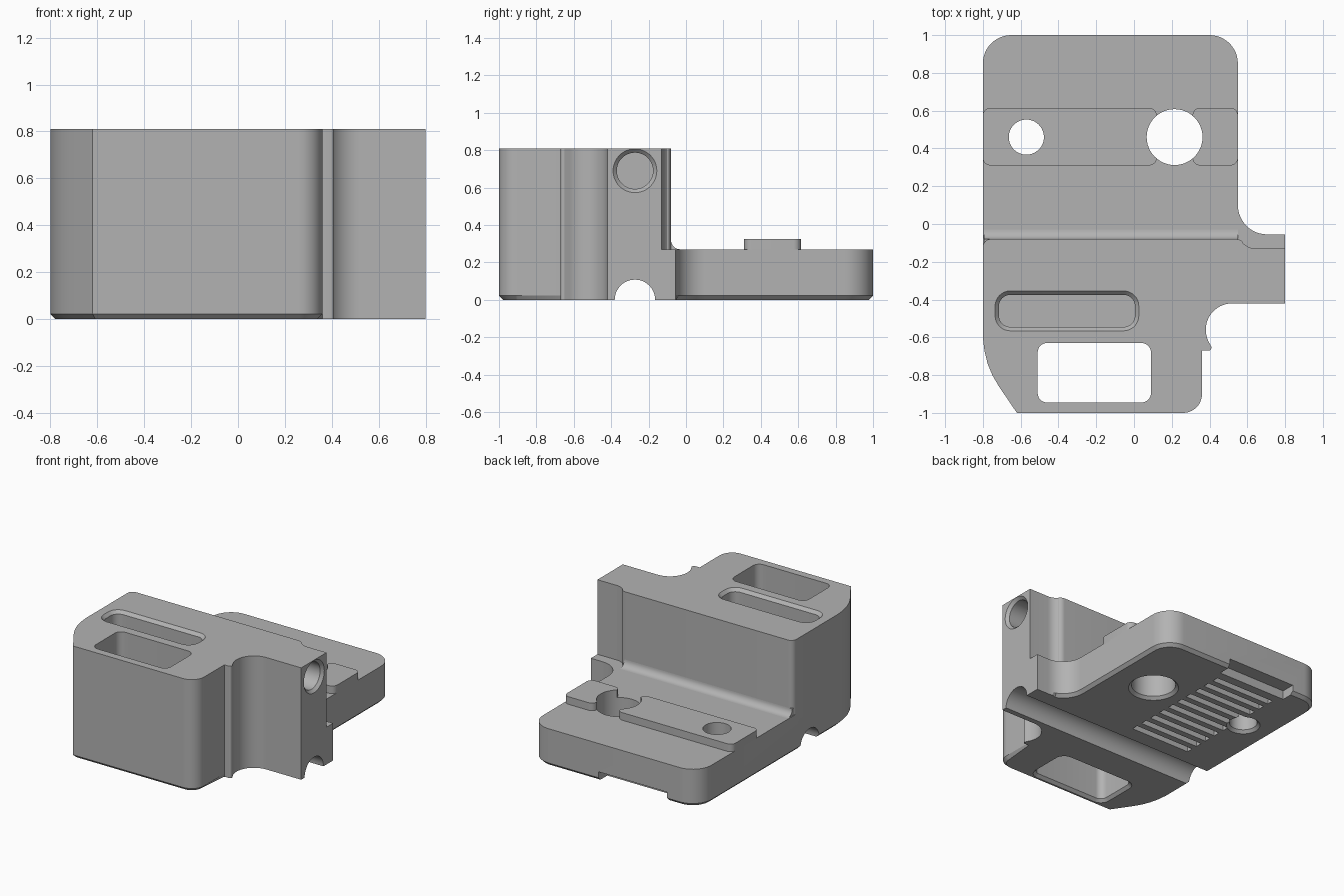
import bpy, bmesh, math
from mathutils import Vector

if "Cube" in bpy.data.objects:
    bpy.data.objects.remove(bpy.data.objects["Cube"])

grey = bpy.data.materials.new("plain_grey")
grey.use_nodes = True
grey.diffuse_color = (0.45, 0.45, 0.45, 1)
grey.node_tree.nodes["Principled BSDF"].inputs["Base Color"].default_value = (0.45, 0.45, 0.45, 1)


def arc(cx, cy, r, start, end, steps=12):
    angles = [math.radians(start + (end - start) * i / steps) for i in range(steps + 1)]
    return [(cx + r * math.cos(a), cy + r * math.sin(a)) for a in angles]


def circle(cx, cy, r):
    return arc(cx, cy, r, 0, 360, 48)[:-1]


def rounded_rect(x0, x1, y0, y1, r, grow=0):
    x0, x1, y0, y1, r = x0 - grow, x1 + grow, y0 - grow, y1 + grow, r + grow
    return (arc(x0 + r, y0 + r, r, 180, 270, 8) + arc(x1 - r, y0 + r, r, 270, 360, 8)
            + arc(x1 - r, y1 - r, r, 0, 90, 8) + arc(x0 + r, y1 - r, r, 90, 180, 8))


def along_x(p):
    return Vector((p[2], p[0], p[1]))


def loft(name, rings, place=Vector):
    """Solid through (outline, height) rings; place turns the axis."""
    bm = bmesh.new()
    loops = [[bm.verts.new(place((p[0], p[1], h))) for p in ring] for ring, h in rings]
    n = len(loops[0])
    for a, b in zip(loops, loops[1:]):
        for i in range(n):
            bm.faces.new((a[i], a[(i + 1) % n], b[(i + 1) % n], b[i]))
    bm.faces.new(loops[0][::-1])
    bm.faces.new(loops[-1])
    bmesh.ops.recalc_face_normals(bm, faces=bm.faces)
    mesh = bpy.data.meshes.new(name)
    bm.to_mesh(mesh)
    bm.free()
    mesh.materials.append(grey)
    obj = bpy.data.objects.new(name, mesh)
    bpy.context.scene.collection.objects.link(obj)
    return obj


def prism(name, outline, z0, z1, place=Vector):
    return loft(name, [(outline, z0), (outline, z1)], place)


def box(name, x0, x1, y0, y1, z0, z1):
    return prism(name, [(x0, y0), (x1, y0), (x1, y1), (x0, y1)], z0, z1)


def cut(obj, cutters):
    for c in cutters:
        c.hide_render = True
        mod = obj.modifiers.new(c.name, 'BOOLEAN')
        mod.operation, mod.solver, mod.object = 'DIFFERENCE', 'EXACT', c
    bpy.context.view_layer.update()
    mesh = bpy.data.meshes.new_from_object(obj.evaluated_get(bpy.context.evaluated_depsgraph_get()))
    obj.modifiers.clear()
    obj.data = mesh


# Main body: one plan outline at full height
outline = ([(-0.62, -1)] + arc(0.26, -0.9, 0.1, 270, 360) + [(0.36, -0.67)]
           + arc(0.395, -0.655, 0.015, 270, 400, 6)
           + arc(0.52, -0.56, 0.14, 213, 90, 18)
           + [(0.8, -0.42), (0.8, -0.055)]
           + arc(0.705, 0.1, 0.155, 270, 180)
           + arc(0.4, 0.85, 0.15, 0, 90) + arc(-0.65, 0.85, 0.15, 90, 180)
           + [(-0.8, -0.6), (-0.792, -0.67), (-0.775, -0.74), (-0.75, -0.8), (-0.715, -0.86)])
body = prism("body", outline, 0, 0.81)

# Chamfer round the underside, except along the side arm
bm = bmesh.new()
bm.from_mesh(body.data)
rim = []
for e in bm.edges:
    mid = (e.verts[0].co + e.verts[1].co) / 2
    on_arm = mid.x > 0.355 and -0.69 < mid.y < -0.05
    if max(v.co.z for v in e.verts) < 0.001 and not on_arm:
        rim.append(e)
bmesh.ops.bevel(bm, geom=rim, offset=0.022, segments=1, affect='EDGES')
bmesh.ops.recalc_face_normals(bm, faces=bm.faces)
bm.to_mesh(body.data)
bm.free()

# Removed volume above the rear plate
rear_edge = ([(-1, 1.2), (-1, -0.12), (-0.8, -0.12)] + arc(-0.76, -0.12, 0.04, 180, 90, 6)
             + arc(0.54, -0.13, 0.05, 90, 45, 5) + arc(0.645, -0.035, 0.095, 225, 270, 5)
             + [(1, -0.13), (1, 1.2)])
cutters = [prism("rear_step_cutter", rear_edge, 0.27, 1)]

# Through holes with a chamfered lower rim
holes = []
for name, x, r in (("small_hole", -0.57, 0.093), ("large_hole", 0.215, 0.148)):
    wide, plain = circle(x, 0.46, r + 0.03), circle(x, 0.46, r)
    holes.append(loft(name + "_cutter", [(wide, -0.01), (plain, 0.02), (plain, 0.6)]))

# Front window and blind top slot
window = (-0.51, 0.09, -0.945, -0.63, 0.05)
slot = (-0.715, 0.005, -0.545, -0.375, 0.06)
cutters.append(loft("window_cutter", [(rounded_rect(*window, 0.03), -0.01),
                                      (rounded_rect(*window), 0.02), (rounded_rect(*window), 1)]))
cutters.append(loft("slot_cutter", [(rounded_rect(*slot), 0.4), (rounded_rect(*slot), 0.788),
                                    (rounded_rect(*slot, 0.03), 0.82)]))

# Side bore and lengthwise rod groove
bore, mouth = circle(-0.273, 0.69, 0.097), circle(-0.273, 0.69, 0.122)
cutters.append(loft("bore_cutter", [(bore, 0.4), (bore, 0.78), (mouth, 0.805)], along_x))
cutters.append(prism("groove_cutter", circle(-0.273, 0, 0.108), -1, 1, along_x))

# Belt teeth slots and rear notch in the underside
for i in range(10):
    y = -0.05 + 0.093 * i
    cutters.append(box("tooth_cutter", -0.51, -0.03, y, y + 0.048, -0.1, 0.06))
cutters.append(box("notch_cutter", -0.55, 0, 0.9, 1.2, -0.1, 0.065))
cut(body, cutters + holes)

# Raised pads around the holes
pads = [prism("wide_pad", rounded_rect(-0.8, 0.12, 0.31, 0.615, 0.04), 0.26, 0.325),
        prism("narrow_pad", rounded_rect(0.31, 0.55, 0.31, 0.615, 0.04), 0.26, 0.325)]
for pad in pads:
    cut(pad, holes)

# Fillet where the tall block meets the plate
fillet_profile = [(-0.1, 0.26), (-0.03, 0.26)] + arc(-0.03, 0.32, 0.05, 270, 180, 8) + [(-0.1, 0.32)]
fillet = prism("step_fillet", fillet_profile, -0.795, 0.55, along_x)

for c in cutters + holes:
    bpy.data.objects.remove(c)

# Smooth the curved walls, keep edges sharp
bpy.ops.object.select_all(action='DESELECT')
for obj in [body, fillet] + pads:
    obj.select_set(True)
    bpy.context.view_layer.objects.active = obj
bpy.ops.object.shade_smooth_by_angle(angle=math.radians(25))
